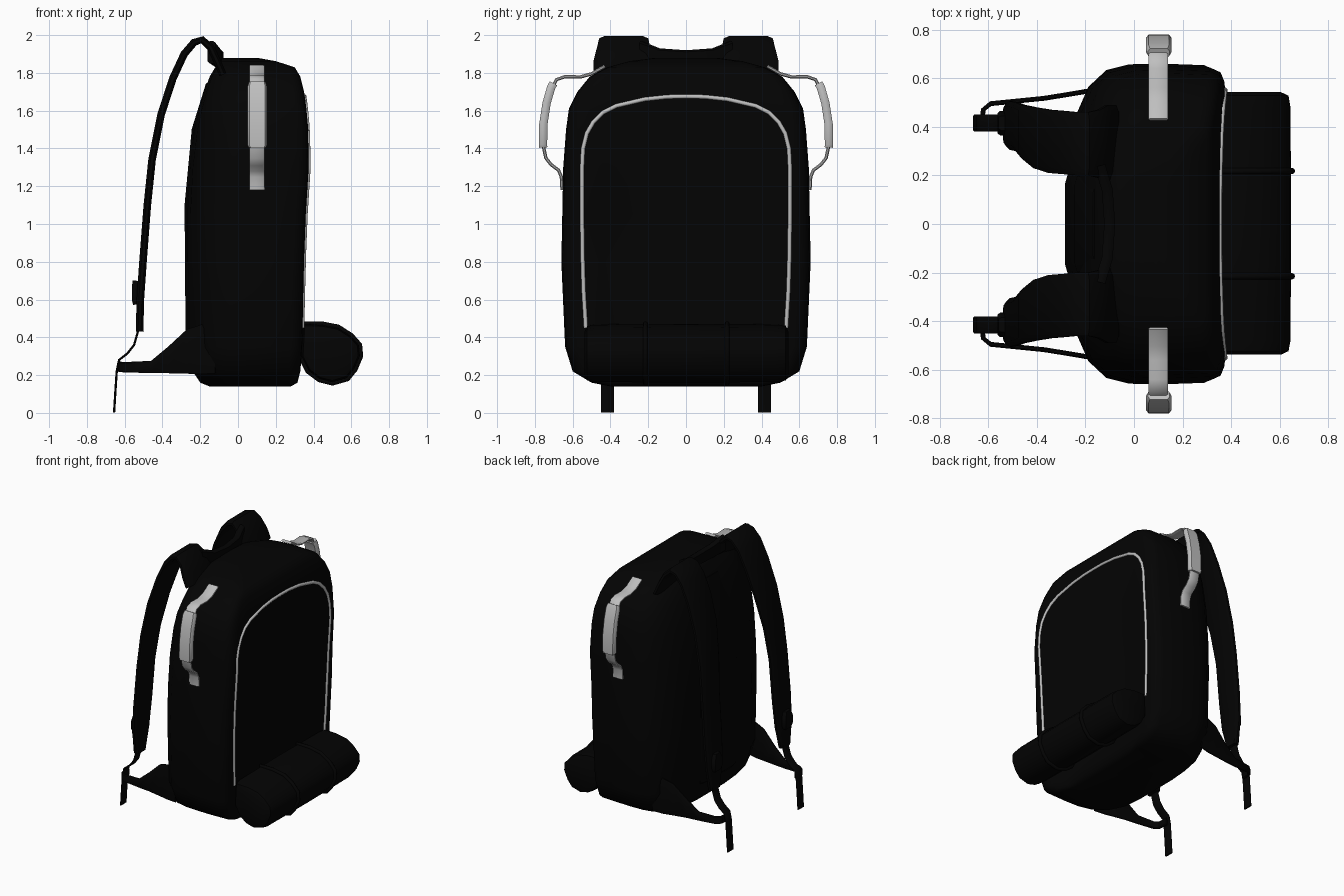
import bpy
import math
from mathutils import Vector

if "Cube" in bpy.data.objects:
    bpy.data.objects.remove(bpy.data.objects["Cube"])


def material(name, v):
    m = bpy.data.materials.new(name)
    m.use_nodes = True
    m.diffuse_color = (v, v, v, 1)
    bsdf = m.node_tree.nodes["Principled BSDF"]
    bsdf.inputs["Base Color"].default_value = (v, v, v, 1)
    bsdf.inputs["Roughness"].default_value = 0.9
    return m


BLACK = material("black fabric", 0.001)
GREY = material("light grey trim", 0.52)


def loft(name, rings, mat, mirror=False, angle=40):
    """Skin a list of equal closed rings and cap both ends."""
    n = len(rings[0])
    verts = [p for ring in rings for p in ring]
    faces = [(r * n + i, r * n + (i + 1) % n, (r + 1) * n + (i + 1) % n, (r + 1) * n + i)
             for r in range(len(rings) - 1) for i in range(n)]
    last = (len(rings) - 1) * n
    faces += [tuple(reversed(range(n))), tuple(range(last, last + n))]
    me = bpy.data.meshes.new(name)
    me.from_pydata(verts, [], faces)
    me.materials.append(mat)
    ob = bpy.data.objects.new(name, me)
    bpy.context.collection.objects.link(ob)
    bpy.ops.object.select_all(action="DESELECT")
    ob.select_set(True)
    bpy.context.view_layer.objects.active = ob
    bpy.ops.object.mode_set(mode="EDIT")
    bpy.ops.mesh.select_all(action="SELECT")
    bpy.ops.mesh.normals_make_consistent(inside=False)
    bpy.ops.object.mode_set(mode="OBJECT")
    bpy.ops.object.shade_smooth_by_angle(angle=math.radians(angle))
    if mirror:
        mod = ob.modifiers.new("Mirror", "MIRROR")
        mod.use_axis = (False, True, False)
    return ob


def ribbon(name, path, axis, mat, thick, mirror=True):
    """Sweep a chamfered strip along (x, y, z, width) points; width runs along axis."""
    pts = [Vector(p[:3]) for p in path]
    axis = Vector(axis)
    rings = []
    for i, p in enumerate(pts):
        tangent = pts[min(i + 1, len(pts) - 1)] - pts[max(i - 1, 0)]
        normal = tangent.cross(axis).normalized() * thick / 2
        side = axis * path[i][3] / 2
        c = min(0.8, 1 - thick / path[i][3] * 0.4)
        rings.append([p + side * a + normal * b for a, b in
                      ((1, .4), (c, 1), (-c, 1), (-1, .4), (-1, -.4), (-c, -1), (c, -1), (1, -.4))])
    return loft(name, rings, mat, mirror)


def tube(name, pts, radius, mat, cyclic=False):
    cu = bpy.data.curves.new(name, "CURVE")
    cu.dimensions = "3D"
    cu.bevel_depth = radius
    cu.bevel_resolution = 2
    cu.use_fill_caps = True
    sp = cu.splines.new("POLY")
    sp.points.add(len(pts) - 1)
    for sp_pt, p in zip(sp.points, pts):
        sp_pt.co = (*p, 1)
    sp.use_cyclic_u = cyclic
    cu.materials.append(mat)
    ob = bpy.data.objects.new(name, cu)
    bpy.context.collection.objects.link(ob)
    return ob


# Pack body: levels of height, back x, front x, half width
LEVELS = [(.14, -.15, .28, .4), (.16, -.2, .315, .5), (.22, -.24, .33, .6),
          (.35, -.268, .34, .64), (.8, -.268, .35, .66), (1.05, -.268, .36, .655),
          (1.3, -.255, .376, .65), (1.5, -.23, .372, .635), (1.61, -.205, .362, .62),
          (1.7, -.18, .35, .575), (1.78, -.15, .33, .51), (1.83, -.12, .3, .415),
          (1.862, -.1, .2, .3), (1.88, -.075, .1, .16)]


def section(z, xb, xf, w):
    d = xf - xb
    dish = .022 * max(0, min(1, (1.66 - z) / .3))  # the front panel sinks slightly
    half = [(xf - dish, .35), (xf - dish * .7, .68), (xf, .83), (xf - .004, .9), (xf - .02, .96),
            (xf - .1 * d, .99), (xb + .6 * d, 1), (xb + .4 * d, .995), (xb + .25 * d, .96),
            (xb + .13 * d, .855), (xb + .025 * d, .63), (xb, .32)]
    half = [(x, y * w, z) for x, y in half]
    return half + [(x, -y, z) for x, y, z in reversed(half)]


loft("pack_body", [section(*lv) for lv in LEVELS], BLACK, angle=50)


def front_x(z):
    for a, b in zip(LEVELS, LEVELS[1:]):
        if z <= b[0]:
            return a[2] + (b[2] - a[2]) * (z - a[0]) / (b[0] - a[0])


# Piping arch around the front panel
arch = [(.53, .45), (.542, .65), (.548, .85), (.55, 1.05), (.55, 1.3), (.545, 1.4), (.525, 1.48),
        (.49, 1.54), (.44, 1.59), (.37, 1.625), (.22, 1.66), (.1, 1.673)]
arch = arch + [(0, 1.675)] + [(-y, z) for y, z in reversed(arch)]
tube("front_piping", [(front_x(z) - .002, y, z) for y, z in arch], .0115, GREY)

# Padded panel on the back
ribbon("back_pad", [(-.19, 0, .25, .3), (-.257, 0, .32, .42), (-.263, 0, 1.1, .42),
                    (-.225, 0, 1.5, .4), (-.15, 0, 1.74, .32)], (0, 1, 0), BLACK, .04, False)

# Bedroll with two binding cords
ROLL = [(.34, .475), (.44, .472), (.53, .455), (.6, .41), (.645, .36), (.65, .3),
        (.62, .23), (.58, .18), (.5, .157), (.43, .175), (.37, .22), (.33, .3)]


def roll_ring(y, s):
    return [(.49 + (x - .49) * s, y, .32 + (z - .32) * s) for x, z in ROLL]


loft("bedroll", [roll_ring(y, s) for y, s in
                 ((-.537, .72), (-.523, .91), (-.48, .96), (0, .98), (.48, .96), (.528, .91), (.542, .72))],
     BLACK, angle=50)
for label, y in (("left", .218), ("right", -.215)):
    tube("bedroll_cord_" + label, roll_ring(y, 1), .013, BLACK, True)

# Side handles: webbing and thick grip
ribbon("handle_upper_web", [(.1, .43, 1.835, .08), (.1, .5, 1.795, .08), (.1, .56, 1.778, .08),
                            (.1, .64, 1.78, .08), (.1, .685, 1.765, .08), (.1, .71, 1.72, .08)],
       (1, 0, 0), GREY, .018)
ribbon("handle_grip", [(.102, .702, 1.745, .09), (.102, .715, 1.72, .105), (.102, .738, 1.64, .105),
                       (.102, .755, 1.53, .105), (.102, .757, 1.42, .105), (.102, .756, 1.405, .09)],
       (1, 0, 0), GREY, .044)
ribbon("handle_lower_web", [(.1, .757, 1.42, .08), (.1, .742, 1.35, .08), (.1, .715, 1.315, .08),
                            (.1, .675, 1.285, .08), (.1, .66, 1.25, .08), (.1, .656, 1.18, .08)],
       (1, 0, 0), GREY, .018)

# Shoulder straps with the yoke joining them
ribbon("shoulder_strap", [(-.08, .335, 1.79, .31), (-.11, .335, 1.86, .31), (-.145, .33, 1.935, .28),
                          (-.19, .33, 1.975, .26), (-.232, .33, 1.962, .26), (-.285, .335, 1.9, .26),
                          (-.345, .34, 1.77, .26), (-.407, .355, 1.58, .25), (-.455, .38, 1.34, .22),
                          (-.48, .4, 1.1, .2), (-.503, .405, .8, .2), (-.517, .408, .6, .18),
                          (-.521, .415, .43, .1)], (0, 1, 0), BLACK, .04)
ribbon("strap_yoke", [(-.14, -.24, 1.91, .12), (-.11, -.14, 1.88, .1), (-.1, 0, 1.875, .09),
                      (-.11, .14, 1.88, .1), (-.14, .24, 1.91, .12)], (0, 0, 1), BLACK, .045, False)

# Buckle and the loose adjusting web
ribbon("strap_buckle", [(-.538, .415, .575, .08), (-.545, .415, .6, .1), (-.545, .415, .66, .1),
                        (-.54, .415, .7, .06)], (0, 1, 0), BLACK, .035)
ribbon("adjusting_web", [(-.53, .415, .6, .07), (-.53, .415, .43, .07), (-.55, .415, .36, .07),
                         (-.585, .415, .315, .07), (-.63, .415, .28, .07), (-.642, .415, .22, .07),
                         (-.65, .415, .1, .07), (-.656, .415, .002, .07)], (0, 1, 0), BLACK, .012)

# Side wings growing out of the back corners of the pack and reaching the webs
ribbon("base_wing", [(-.12, .56, .35, .28), (-.2, .545, .335, .26), (-.27, .533, .325, .235),
                     (-.37, .517, .28, .14), (-.46, .508, .243, .065), (-.59, .495, .242, .055),
                     (-.62, .47, .243, .055), (-.628, .4, .245, .055)], (0, 0, 1), BLACK, .02)
